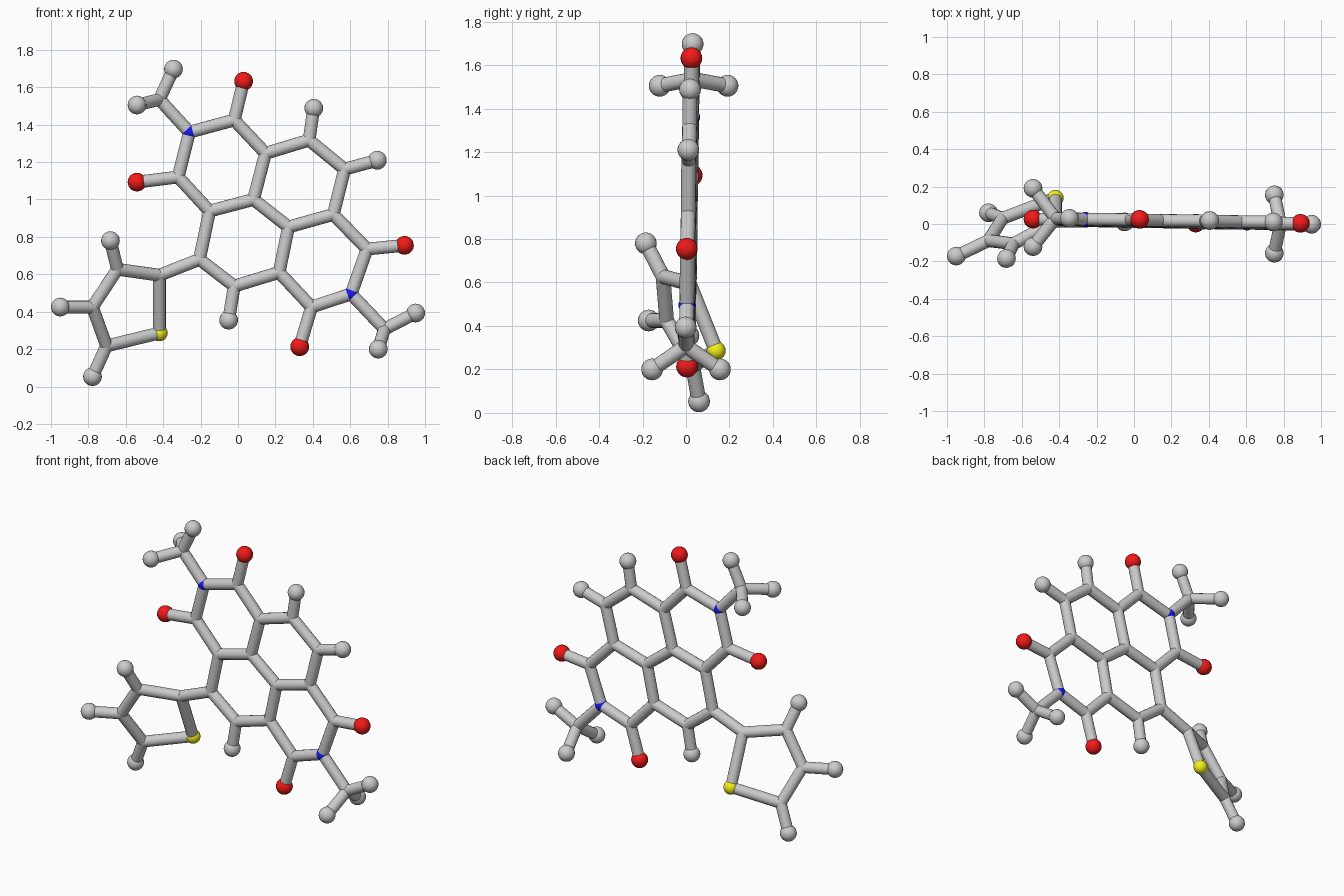
import bpy, bmesh
from itertools import combinations
from mathutils import Vector, Matrix

if "Cube" in bpy.data.objects:
    bpy.data.objects.remove(bpy.data.objects["Cube"])

STICK = 0.034


def flat(x, z):
    # slightly tilted plane of the fused ring core
    return Vector((x, 0.0065 - 0.013 * x + 0.0115 * z, z))


def side(x, z):
    # tilted plane of the five-sided side ring
    return Vector((x, 0.015 + 0.48 * (x + 0.42) - 0.4 * (z - 0.595), z))


# atoms grouped by kind
core_carbon = [(-.02, 1.425), (-.32, 1.12), (.147, 1.247), (.38, 1.317), (.57, 1.162),
               (.51, .92), (.27, .853), (.083, 1.0), (-.152, .938), (-.206, .68),
               (-.02, .537), (.22, .61), (.69, .735), (.393, .425),
               (-.42, 1.535), (.783, .307)]
core_oxygen = [(.03, 1.632), (-.54, 1.093), (.89, .755), (.33, .213)]
core_nitrogen = [(-.26, 1.36), (.605, .495)]
core_hydrogen = [(.405, 1.488), (.745, 1.21), (-.05, .355), (-.345, 1.697), (.95, .393)]
side_carbon = [(-.42, .595), (-.645, .627), (-.778, .425), (-.703, .217)]
side_hydrogen = [(-.682, .78), (-.95, .425), (-.778, .053)]

atoms = [("carbon", flat(*p)) for p in core_carbon]
atoms += [("carbon", side(*p)) for p in side_carbon]
atoms += [("oxygen", flat(*p)) for p in core_oxygen]
atoms += [("nitrogen", flat(*p)) for p in core_nitrogen]
atoms += [("hydrogen", flat(*p)) for p in core_hydrogen]
atoms += [("hydrogen", side(*p)) for p in side_hydrogen]
atoms.append(("sulfur", side(-.42, .286)))
# paired end atoms mirrored in front of and behind the core
for x, y, z in [(-.54, .035, 1.505), (.75, 0, .2)]:
    for s in (-1, 1):
        atoms.append(("hydrogen", Vector((x, y + s * 0.156, z))))

colours = {"oxygen": (.9, .01, .01, 1), "nitrogen": (.01, .01, .85, 1), "sulfur": (.9, .88, .01, 1)}
radii = {"oxygen": .05, "hydrogen": .05, "nitrogen": .039, "sulfur": .044, "carbon": STICK}


def finish(bm, name, colour=None):
    me = bpy.data.meshes.new(name)
    for f in bm.faces:
        f.smooth = len(f.verts) <= 4
    bm.to_mesh(me)
    bm.free()
    if colour:
        mat = bpy.data.materials.new(name + "_paint")
        mat.diffuse_color = colour
        mat.use_nodes = True
        mat.node_tree.nodes["Principled BSDF"].inputs["Base Color"].default_value = mat.diffuse_color
        me.materials.append(mat)
    ob = bpy.data.objects.new(name, me)
    bpy.context.collection.objects.link(ob)
    return ob


# balls, one object per kind (carbon balls round off the stick joints)
for kind, r in radii.items():
    bm = bmesh.new()
    for k, p in atoms:
        if k == kind:
            bmesh.ops.create_uvsphere(bm, u_segments=20, v_segments=12, radius=r,
                                      matrix=Matrix.Translation(p))
    finish(bm, kind + "_balls", colours.get(kind))

# sticks between neighbouring atoms
bm = bmesh.new()
for (ka, a), (kb, b) in combinations(atoms, 2):
    d = b - a
    if d.length > 0.345 or ka == kb == "hydrogen":
        continue
    m = Matrix.Translation((a + b) / 2) @ d.to_track_quat('Z', 'Y').to_matrix().to_4x4()
    bmesh.ops.create_cone(bm, cap_ends=True, segments=16, radius1=STICK, radius2=STICK,
                          depth=d.length, matrix=m)
finish(bm, "bond_sticks")
